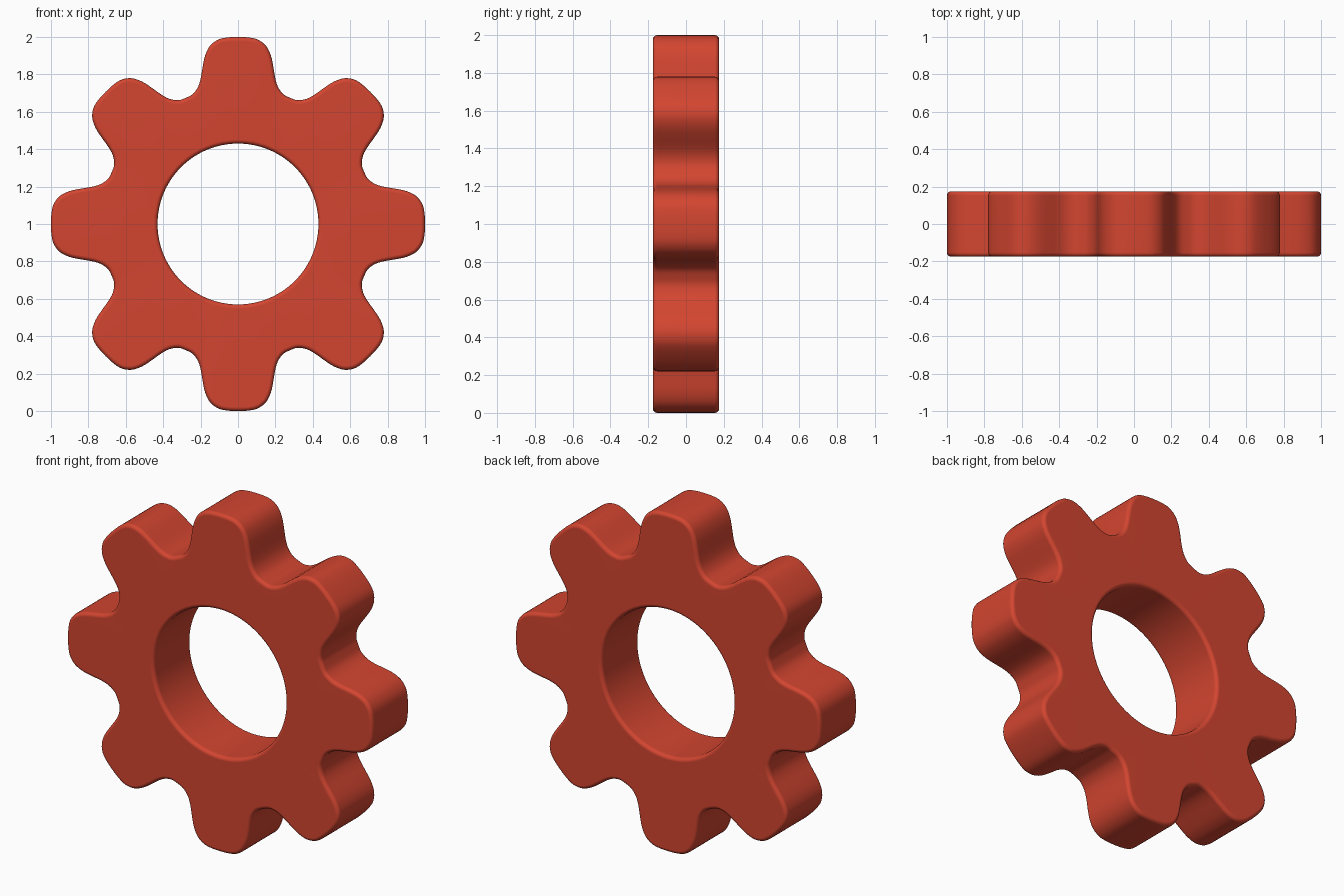
import bpy, bmesh
from math import sin, cos, pi, atan2
from mathutils import Vector

if "Cube" in bpy.data.objects:
    bpy.data.objects.remove(bpy.data.objects["Cube"])

TEETH, HALF_DEPTH, HOLE, BEVEL, SEGS, SUB = 8, 0.175, 0.43, 0.022, 4, 3

# Half a tooth: (sideways, distance from gear centre), tip to valley
HALF = [(0, 1.0), (0.06, 0.997), (0.108, 0.985), (0.15, 0.952), (0.176, 0.9),
        (0.189, 0.84), (0.199, 0.78), (0.214, 0.732), (0.242, 0.694)]
VALLEY = Vector((0.73 * sin(pi / TEETH), 0.73 * cos(pi / TEETH)))


def turn(p, a):
    return Vector((p[0] * cos(a) + p[1] * sin(a), -p[0] * sin(a) + p[1] * cos(a)))


def catmull(p0, p1, p2, p3, t):
    return 0.5 * (2 * p1 + (p2 - p0) * t + (2 * p0 - 5 * p1 + 4 * p2 - p3) * t * t
                  + (3 * p1 - p0 - 3 * p2 + p3) * t ** 3)


# Full outline: mirrored tooth repeated round the gear, then smoothed
tooth = [Vector((-x, z)) for x, z in reversed(HALF[1:])] + [Vector(p) for p in HALF] + [VALLEY]
ctrl = [turn(p, 2 * pi * i / TEETH) for i in range(TEETH) for p in tooth]
n = len(ctrl)
outer = [catmull(ctrl[i - 1], ctrl[i], ctrl[(i + 1) % n], ctrl[(i + 2) % n], s / SUB)
         for i in range(n) for s in range(SUB)]
n = len(outer)

# Outward directions of the outline, and the matching hole directions
normals = []
for i in range(n):
    d = (outer[(i + 1) % n] - outer[i - 1]).normalized()
    normals.append(Vector((-d.y, d.x)))
radial = [p.normalized() for p in outer]

# Cross-section rings: rounded outer wall front to back, then hole wall back to front
arc = [pi / 2 * k / SEGS for k in range(SEGS + 1)]
edge = [(BEVEL * (1 - sin(a)), -HALF_DEPTH + BEVEL * (1 - cos(a))) for a in arc]
edge += [(inset, -y) for inset, y in reversed(edge)]
rings = [([p - m * inset for p, m in zip(outer, normals)], y) for inset, y in edge]
rings += [([r * (HOLE + inset) for r in radial], y) for inset, y in reversed(edge)]

bm = bmesh.new()
loops = [[bm.verts.new((p.x, y, p.y + 1)) for p in pts] for pts, y in rings]
for k, a in enumerate(loops):
    b = loops[(k + 1) % len(loops)]
    for i in range(n):
        j = (i + 1) % n
        bm.faces.new((a[i], a[j], b[j], b[i]))
bmesh.ops.recalc_face_normals(bm, faces=bm.faces[:])
mesh = bpy.data.meshes.new("gear")
bm.to_mesh(mesh)
bm.free()

gear = bpy.data.objects.new("gear", mesh)
bpy.context.collection.objects.link(gear)
bpy.context.view_layer.objects.active = gear
gear.select_set(True)
bpy.ops.object.shade_smooth_by_angle()
gear.modifiers.new("flat_face_shading", 'WEIGHTED_NORMAL').keep_sharp = True

# Red paint
red = bpy.data.materials.new("red")
red.diffuse_color = (0.65, 0.06, 0.03, 1)
red.use_nodes = True
red.node_tree.nodes["Principled BSDF"].inputs["Base Color"].default_value = red.diffuse_color
mesh.materials.append(red)
